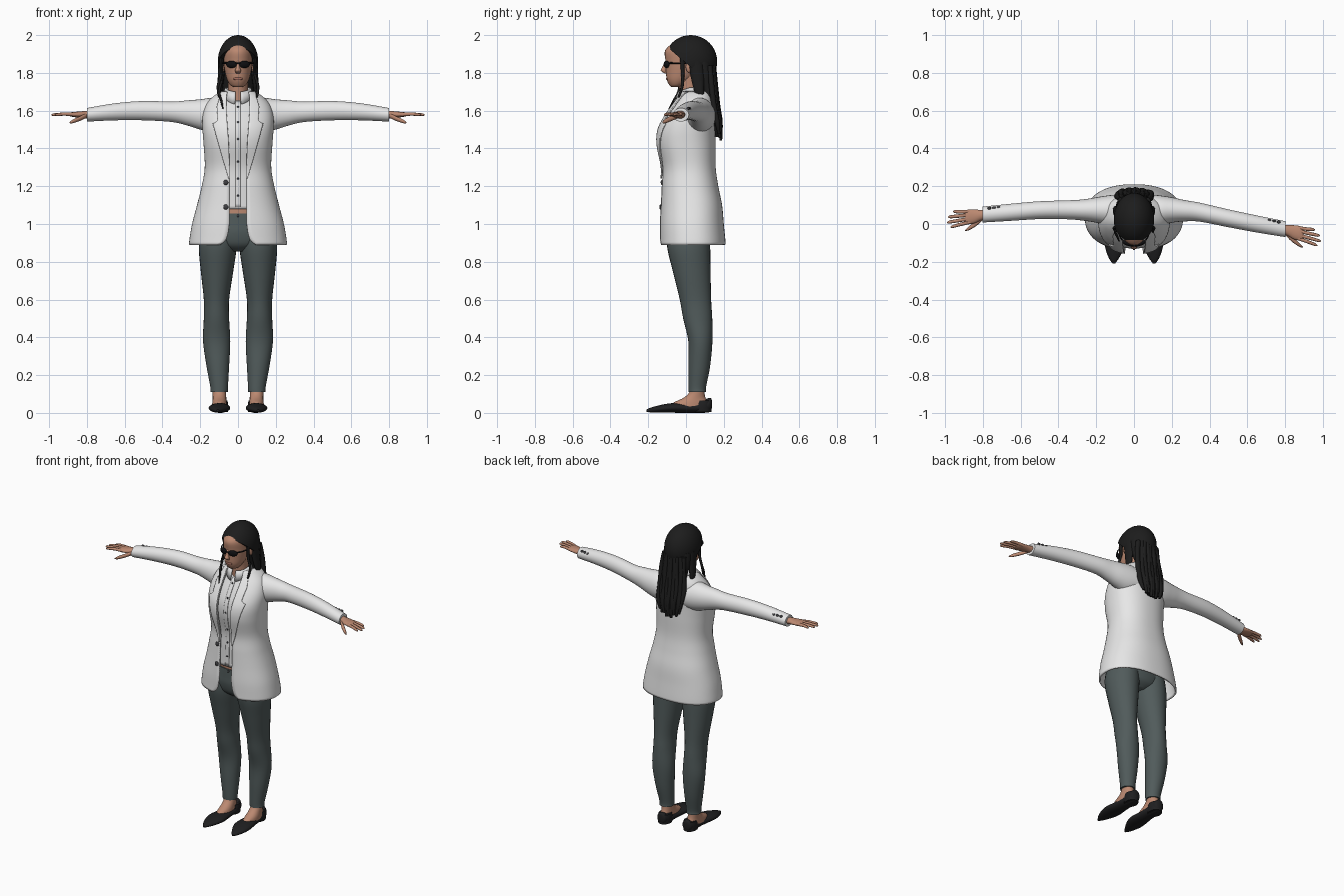
import bpy, bmesh, math
from mathutils import Matrix, Vector


def material(name, r, g, b):
    m = bpy.data.materials.new(name)
    m.diffuse_color = (r, g, b, 1)
    return m


WHITE = material("jacket_white", 0.80, 0.80, 0.80)
SHIRT = material("shirt_white", 0.74, 0.74, 0.74)
GREY = material("trouser_grey", 0.082, 0.105, 0.105)
SKIN = material("skin", 0.50, 0.25, 0.165)
LIPS = material("lips", 0.36, 0.15, 0.11)
HAIR = material("hair_black", 0.012, 0.012, 0.012)
SHOE = material("shoe_black", 0.014, 0.014, 0.015)
GLASS = material("glasses_black", 0.005, 0.005, 0.006)
DARK = material("button_grey", 0.05, 0.05, 0.055)


def finish(name, bm, mat, mirror=False, thick=0):
    bmesh.ops.recalc_face_normals(bm, faces=bm.faces)
    me = bpy.data.meshes.new(name)
    bm.to_mesh(me)
    bm.free()
    me.materials.append(mat)
    me.shade_smooth()
    me.set_sharp_from_angle(angle=math.radians(50))
    ob = bpy.data.objects.new(name, me)
    bpy.context.collection.objects.link(ob)
    if thick:
        mod = ob.modifiers.new("thickness", 'SOLIDIFY')
        mod.thickness, mod.offset = thick, 0
    if mirror:
        ob.modifiers.new("mirror", 'MIRROR')
    return ob


def spline(rows, steps):
    """Smooth interpolation through rows of numbers."""
    out = []
    for i in range(len(rows) - 1):
        a, b, c, d = rows[max(i - 1, 0)], rows[i], rows[i + 1], rows[min(i + 2, len(rows) - 1)]
        for k in range(steps):
            t = k / steps
            out.append([q + 0.5 * t * (r - p + t * (2 * p - 5 * q + 4 * r - s + t * (3 * (q - r) + s - p)))
                        for p, q, r, s in zip(a, b, c, d)])
    return out + [list(rows[-1])]


def loft(name, mat, rows, axis='z', n=24, steps=4, mirror=False):
    """Rows are (x, y, z, radius, radius) ellipses across the given axis."""
    u, v = [i for i in range(3) if i != 'xyz'.index(axis)]
    bm = bmesh.new()
    rings = []
    for row in spline(rows, steps):
        ring = []
        for k in range(n):
            p = list(row[:3])
            p[u] += max(row[3], .001) * math.cos(math.tau * k / n)
            p[v] += max(row[4], .001) * math.sin(math.tau * k / n)
            ring.append(bm.verts.new(p))
        rings.append(ring)
    for a, b in zip(rings, rings[1:]):
        for k in range(n):
            bm.faces.new((a[k], a[k - 1], b[k - 1], b[k]))
    bm.faces.new(rings[0])
    bm.faces.new(rings[-1])
    return finish(name, bm, mat, mirror)


def grid(name, mat, pts, thick, mirror=False):
    bm = bmesh.new()
    vs = [[bm.verts.new(p) for p in row] for row in pts]
    for a, b in zip(vs, vs[1:]):
        for k in range(len(a) - 1):
            bm.faces.new((a[k], a[k + 1], b[k + 1], b[k]))
    return finish(name, bm, mat, mirror, thick)


def ball(name, mat, loc, size, mirror=False, turn=0, cut=None, n=20):
    bm = bmesh.new()
    m = Matrix.Translation(loc) @ Matrix.Rotation(turn, 4, 'Z') @ Matrix.Diagonal((*size, 1))
    bmesh.ops.create_uvsphere(bm, u_segments=n, v_segments=n // 2, radius=1, matrix=m)
    if cut:
        geom = bm.verts[:] + bm.edges[:] + bm.faces[:]
        res = bmesh.ops.bisect_plane(bm, geom=geom, plane_co=cut[0], plane_no=cut[1], clear_inner=True)
        bmesh.ops.edgeloop_fill(bm, edges=[e for e in res['geom_cut'] if isinstance(e, bmesh.types.BMEdge)])
    return finish(name, bm, mat, mirror)


# Jacket body: z, centre y, half width, half depth, half opening
JACKET = spline([(.89, .035, .255, .17, .095), (.92, .034, .252, .169, .062), (1.0, .03, .238, .165, .046),
                 (1.1, .028, .212, .158, .046), (1.2, .02, .187, .146, .046), (1.3, .015, .171, .137, .046),
                 (1.42, .003, .177, .148, .05), (1.5, .005, .183, .145, .055), (1.57, .022, .183, .128, .06),
                 (1.63, .04, .165, .105, .062), (1.67, .05, .13, .088, .06), (1.7, .05, .085, .078, .055)], 6)
POW = .87


def at(z):
    for a, b in zip(JACKET, JACKET[1:]):
        if z <= b[0]:
            f = max(0, (z - a[0]) / (b[0] - a[0]))
            return [p + f * (q - p) for p, q in zip(a, b)]
    return JACKET[-1]


def body(z, t, off=0):
    _, cy, rx, ry, _ = at(z)
    c, s = math.cos(t), math.sin(t)
    return ((rx + off) * math.copysign(abs(c) ** POW, c), cy + (ry + off) * math.copysign(abs(s) ** POW, s), z)


def ang(z, x):
    c = max(-1, min(1, x / at(z)[2]))
    return -math.acos(math.copysign(abs(c) ** (1 / POW), c))


def sheet(name, mat, z0, z1, x0, x1, off, thick, nz, nt, wrap=0, mirror=False):
    pts = []
    for i in range(nz + 1):
        z = z0 + (z1 - z0) * i / nz
        a, b = ang(z, x0(z)), ang(z, x1(z)) + wrap
        pts.append([body(z, a + (b - a) * k / nt, off) for k in range(nt + 1)])
    return grid(name, mat, pts, thick, mirror)


def opening(z):
    return at(z)[4]


def lapel_edge(z):
    keys = [(1.24, .047), (1.38, .085), (1.53, .125), (1.545, .1), (1.62, .105), (1.7, .08)]
    for (a, p), (b, q) in zip(keys, keys[1:]):
        if z <= b:
            return p + (q - p) * (z - a) / (b - a)
    return .08


sheet("jacket_body", WHITE, .89, 1.7, opening, lambda z: -opening(z), 0, .01, 60, 64, math.tau)
sheet("lapel", WHITE, 1.24, 1.7, lambda z: opening(z) - .004, lapel_edge, .011, .007, 46, 8, mirror=True)
sheet("shirt_front", SHIRT, 1.08, 1.69, lambda z: .12, lambda z: -.12, -.02, .006, 36, 24)
sheet("shirt_placket", SHIRT, 1.09, 1.65, lambda z: .014, lambda z: -.014, -.015, .004, 30, 4)
for z in (1.15, 1.24, 1.33, 1.45, 1.54, 1.62):
    ball("shirt_button", DARK, body(z, -math.pi / 2, -.012), (.006, .004, .006), n=10)
for z in (1.09, 1.22):
    ball("jacket_button", DARK, body(z, ang(z, -.062), .008), (.014, .007, .014), n=14)

# Shirt collar, with points at the front
collar = []
for k in range(15):
    t = math.radians(-82 + 172 * k / 14)
    c, s, f = math.cos(t), math.sin(t), max(0, -math.sin(t))
    collar.append([(r * c + .004, .02 + r * s, z) for r, z in
                   ((.06, 1.722 - .022 * f), (.07, 1.70 - .024 * f), (.078, 1.675 - .042 * f ** 2))])
grid("shirt_collar", SHIRT, collar, .005, True)

# Sleeves, cuff buttons and hands; the two arms differ a little in y
ARMS = {1: [.07, .072, .074, .07, .062, .03, .0, -.027], -1: [.07, .072, .074, .074, .075, .073, .062, .05]}
SLEEVE = [(.05, 1.57, .09, .085), (.13, 1.575, .08, .093), (.2, 1.58, .067, .08), (.27, 1.588, .056, .066),
          (.35, 1.594, .05, .054), (.5, 1.6, .047, .051), (.65, 1.594, .045, .045), (.8, 1.578, .042, .036)]
for s, ys in ARMS.items():
    loft("sleeve", WHITE, [(s * x, y, z, a, b) for (x, z, a, b), y in zip(SLEEVE, ys)], 'x', 28, 5)
    slope = (ys[-1] - ys[-2]) / .15
    for x in (.715, .74, .765):
        ball("cuff_button", DARK, (s * x, ys[-1] + (x - .8) * slope + .031, 1.611), (.011, .008, .008), n=10)
    bend = -.24 if s > 0 else -.13

    def hand(x, y, z, a, b):
        return (s * (.785 + x), ys[-1] + bend * x + y, 1.579 + z, a, b)
    loft("palm", SKIN, [hand(-.03, 0, 0, .027, .023), hand(.02, 0, 0, .027, .02), hand(.06, -.002, 0, .037, .016),
                        hand(.095, 0, .001, .038, .012), hand(.11, 0, .001, .028, .007)], 'x', 20)
    for k, length in ((-.03, .185), (-.011, .203), (.009, .198), (.027, .172)):
        loft("finger", SKIN, [hand(.08, k, 0, .009, .01), hand(.13, k * 1.15, .003, .0095, .009),
                              hand(length - .012, k * 1.35, 0, .008, .007),
                              hand(length, k * 1.4, -.002, .002, .002)], 'x', 10, 3)
    loft("thumb", SKIN, [hand(.015, -.012, -.004, .016, .013), hand(.05, -.04, -.02, .015, .013),
                         hand(.09, -.062, -.036, .01, .01), hand(.108, -.07, -.043, .002, .002)], 'x', 10, 3)

# Trousers and the strip of belly above them
loft("trouser_leg", GREY, [(.1, .06, .11, .046, .046), (.1, .06, .14, .047, .047), (.107, .07, .25, .06, .058),
                           (.113, .076, .38, .072, .064), (.114, .062, .5, .067, .077), (.114, .05, .6, .067, .083),
                           (.111, .03, .75, .086, .1), (.107, .014, .88, .1, .114), (.1, .012, .98, .09, .11)],
     n=28, steps=5, mirror=True)
loft("trouser_hips", GREY, [(0, .015, .855, .05, .06), (0, .014, .89, .17, .1), (0, .012, .95, .2, .115),
                            (0, .012, 1.0, .19, .115), (0, .012, 1.055, .165, .114)], n=32)
loft("belly", SKIN, [(0, .012, 1.03, .15, .107), (0, .012, 1.1, .145, .107)], n=32)
ball("trouser_button", DARK, (0, -.103, 1.043), (.007, .005, .007), n=10)

# Feet and pointed flat shoes
loft("foot", SKIN, [(.1, .06, .15, .038, .04), (.099, .058, .11, .036, .04), (.098, .045, .08, .036, .058),
                    (.098, .025, .055, .038, .09), (.098, .01, .03, .04, .1)], n=20, mirror=True)
loft("shoe", SHOE, [(.094, .137, .045, .01, .02), (.094, .125, .042, .032, .038), (.094, .07, .03, .041, .03),
                    (.095, .0, .027, .046, .027), (.098, -.08, .026, .057, .025), (.102, -.13, .022, .049, .021),
                    (.106, -.18, .016, .027, .014), (.107, -.21, .012, .006, .006)], 'y', 24, 4, True)
loft("shoe_heel_rim", SHOE, [(.094, .085, .005, .04, .05), (.094, .086, .04, .042, .05),
                             (.094, .088, .066, .038, .046)], n=20, mirror=True)

# Neck, head and face
loft("neck", SKIN, [(0, .03, 1.58, .062, .06), (0, .025, 1.66, .056, .058), (0, .02, 1.72, .052, .056),
                    (0, .015, 1.79, .055, .06)])
loft("head", SKIN, [(0, -.058, 1.724, .018, .018), (0, -.048, 1.735, .04, .04), (0, -.032, 1.765, .058, .07),
                    (0, -.01, 1.81, .07, .096), (0, .0, 1.86, .076, .108), (0, .01, 1.92, .076, .12),
                    (0, .02, 1.965, .05, .08)], n=32, steps=5)
loft("nose", SKIN, [(0, -.1, 1.865, .007, .008), (0, -.114, 1.83, .01, .012), (0, -.119, 1.812, .016, .015),
                    (0, -.107, 1.797, .01, .006)], n=14)
ball("lips", LIPS, (0, -.099, 1.769), (.024, .007, .008))
ball("ear", SKIN, (.083, .018, 1.833), (.011, .02, .032), True)
ball("lens", GLASS, (.034, -.103, 1.845), (.031, .012, .019), True, .35)
loft("glasses_temple", GLASS, [(.06, -.088, 1.852, .005, .005), (.078, -.055, 1.852, .004, .004),
                               (.085, .01, 1.852, .004, .004)], 'y', 8, 3, True)
loft("glasses_bridge", GLASS, [(-.015, -.114, 1.85, .004, .004), (.015, -.114, 1.85, .004, .004)], 'x', 8, 2)

# Hair: sloping cap, hanging back bundle and loose strands
ball("hair_cap", HAIR, (0, .025, 1.86), (.107, .14, .14), cut=(Vector((0, 0, 1.852)), Vector((0, .85, 1))), n=40)
loft("hair_bundle", HAIR, [(0, .085, 1.86, .095, .06), (0, .1, 1.78, .095, .055), (0, .12, 1.7, .085, .045),
                           (0, .142, 1.6, .085, .037), (0, .16, 1.52, .07, .03), (0, .172, 1.46, .04, .016)], n=28)
for k in range(9):
    x = (k - 4) / 4
    d = .02 * (1 - x * x)
    w = .006 * (-1) ** k
    loft("hair_lock", HAIR, [(x * .07, .125 + d, 1.84, .017, .015), (x * .08 + w, .135 + d, 1.74, .016, .015),
                             (x * .088, .147 + d, 1.63, .017, .015), (x * .082 + w, .165 + d * .8, 1.54, .016, .014),
                             (x * .07, .175 + d * .5, 1.44 + .03 * abs(x) + w, .008, .007)], n=10)
for s in (1, -1):
    loft("side_lock", HAIR, [(s * .085, .05, 1.86, .02, .04), (s * .09, .06, 1.78, .017, .035),
                             (s * .098, .07, 1.7, .014, .025), (s * .1, .085, 1.64, .006, .01)], n=12)
    loft("face_strand", HAIR, [(s * .088, -.02, 1.88, .01, .012), (s * .088, -.018, 1.8, .008, .009),
                               (s * .105, -.02, 1.73, .008, .008), (s * .1, -.04, 1.67, .006, .006)], n=8)
loft("long_strand", HAIR, [(-.085, -.03, 1.76, .007, .007), (-.1, -.04, 1.7, .007, .007),
                           (-.088, -.068, 1.65, .006, .006), (-.08, -.09, 1.61, .003, .003)], n=8)
